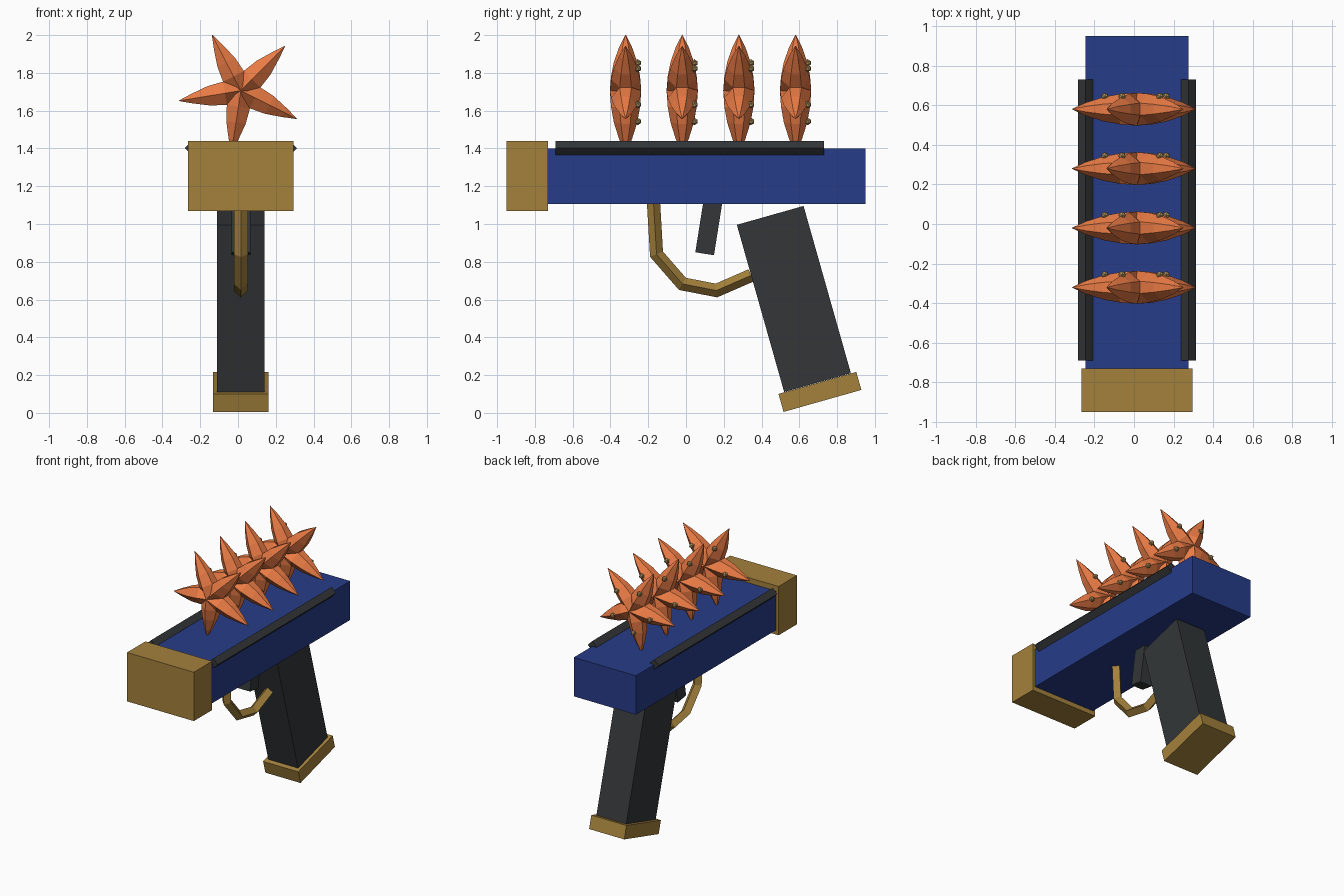
import bpy, bmesh
from math import radians, cos, sin
from mathutils import Vector, Matrix

if "Cube" in bpy.data.objects:
    bpy.data.objects.remove(bpy.data.objects["Cube"])

CX = 0.015  # centre line of the body


def material(name, rgb):
    m = bpy.data.materials.new(name)
    m.diffuse_color = (*rgb, 1)
    m.use_nodes = True
    m.node_tree.nodes["Principled BSDF"].inputs["Base Color"].default_value = m.diffuse_color
    return m


BLUE = material("blue", (0.02, 0.045, 0.25))
GOLD = material("brass", (0.37, 0.22, 0.045))
DARK = material("dark_grey", (0.033, 0.037, 0.04))
ORANGE = material("orange", (0.83, 0.2, 0.06))
TAN = material("tan", (0.42, 0.29, 0.11))


def finish(bm, name, mat):
    bmesh.ops.remove_doubles(bm, verts=bm.verts, dist=0.0001)
    bmesh.ops.recalc_face_normals(bm, faces=bm.faces)
    me = bpy.data.meshes.new(name)
    bm.to_mesh(me)
    bm.free()
    me.materials.append(mat)
    ob = bpy.data.objects.new(name, me)
    bpy.context.collection.objects.link(ob)
    return ob


def box(name, mat, centre, size, tilt=(0, 0, 0)):
    bm = bmesh.new()
    bmesh.ops.create_cube(bm, size=1, matrix=Matrix.Diagonal((*size, 1)))
    ob = finish(bm, name, mat)
    ob.location = centre
    ob.rotation_euler = [radians(a) for a in tilt]
    return ob


def loft(bm, rings):
    loops = [[bm.verts.new(p) for p in ring] for ring in rings]
    n = len(loops[0])
    for a, b in zip(loops, loops[1:]):
        for i in range(n):
            j = (i + 1) % n
            bm.faces.new((a[i], a[j], b[j], b[i]))
    bm.faces.new(loops[0])
    bm.faces.new(loops[-1])


# Body and front block
box("body", BLUE, (CX, 0.11, 1.2525), (0.52, 1.68, 0.295))
box("front_block", GOLD, (CX, -0.84, 1.255), (0.56, 0.22, 0.37))

# Rails set on edge along the top corners
for side, label in ((-1, "left"), (1, "right")):
    box(label + "_rail", DARK, (CX + side * 0.26, 0.02, 1.402),
        (0.053, 1.42, 0.053), (0, 45, 0))

# Grip, its base and the trigger
box("grip", DARK, (CX, 0.571, 0.603), (0.25, 0.367, 0.92), (15.8, 0, 0))
box("grip_base", GOLD, (CX, 0.709, 0.111), (0.295, 0.428, 0.099), (15.8, 0, 0))
box("trigger", DARK, (CX, 0.13, 1.04), (0.1, 0.1, 0.4), (-9, 0, 0))

# Trigger guard: diamond section swept along a bent path in the side plane
path = [Vector((CX, y, z)) for y, z in
        ((-0.173, 1.13), (-0.156, 0.84), (-0.019, 0.683), (0.161, 0.648), (0.345, 0.728))]
rings = []
for i, p in enumerate(path):
    before = (p - path[max(i - 1, 0)]).normalized()
    after = (path[min(i + 1, len(path) - 1)] - p).normalized()
    t = (before + after).normalized()
    n = Vector((0, -t.z, t.y)) * 0.035 / max(t.dot(before), t.dot(after))
    x = Vector((0.037, 0, 0))
    rings.append([p + x, p + n, p - x, p - n])
bm = bmesh.new()
loft(bm, rings)
finish(bm, "trigger_guard", GOLD)

# Five-armed stars with a knob on the back of each arm
SECTION = ((0, 1), (1, 0.4), (1, -0.4), (0, -1), (-1, -0.4), (-1, 0.4))
STATIONS = ((0, 0.02, 0.083), (0.085, 0.062, 0.077), (0.17, 0.052, 0.062),
            (0.26, 0.026, 0.034), (0.333, 0.0, 0.0))  # radius, half width, half depth
for k in range(4):
    hub = Vector((CX, -0.32 + 0.3 * k, 1.706))
    star, knobs = bmesh.new(), bmesh.new()
    for arm in range(5):
        a = radians(45.3 + 72 * arm)
        out, across = Vector((cos(a), 0, sin(a))), Vector((-sin(a), 0, cos(a)))
        loft(star, [[hub + out * r + across * w * u + Vector((0, d * v, 0)) for u, v in SECTION]
                    for r, w, d in STATIONS[:-1]] +
             [[hub + out * 0.333 + across * 0.001 * u + Vector((0, 0.001 * v, 0)) for u, v in SECTION]])
        bmesh.ops.create_icosphere(knobs, subdivisions=1, radius=0.02,
                                   matrix=Matrix.Translation(hub + out * 0.165 + Vector((0, 0.064, 0))))
    finish(star, f"star_{k + 1}", ORANGE)
    finish(knobs, f"star_knobs_{k + 1}", TAN)
